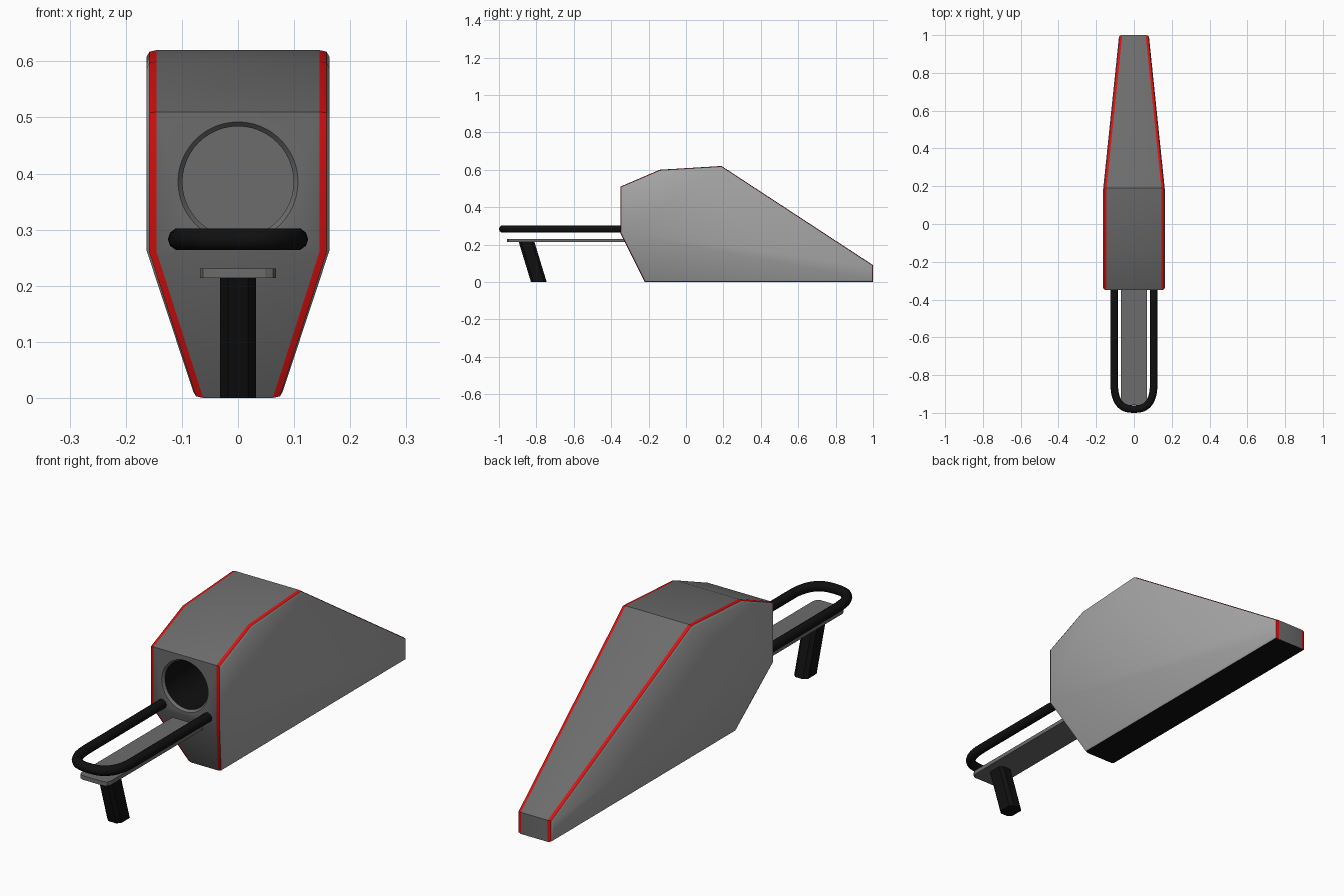
import bpy, bmesh, math
from mathutils import Vector

if "Cube" in bpy.data.objects:
    bpy.data.objects.remove(bpy.data.objects["Cube"])


def material(name, rgb):
    m = bpy.data.materials.new(name)
    m.diffuse_color = (*rgb, 1)
    m.use_nodes = True
    m.node_tree.nodes["Principled BSDF"].inputs["Base Color"].default_value = m.diffuse_color
    return m


GREY = material("mid grey", (0.15, 0.15, 0.15))
LIGHT = material("light grey", (0.38, 0.38, 0.38))
RED = material("red trim", (0.72, 0.005, 0.005))
BLACK = material("black", (0.005, 0.005, 0.005))


def finish(name, bm, mats, angle=30):
    bmesh.ops.recalc_face_normals(bm, faces=bm.faces[:])
    me = bpy.data.meshes.new(name)
    bm.to_mesh(me)
    bm.free()
    ob = bpy.data.objects.new(name, me)
    bpy.context.collection.objects.link(ob)
    for m in mats:
        me.materials.append(m)
    bpy.ops.object.select_all(action='DESELECT')
    bpy.context.view_layer.objects.active = ob
    ob.select_set(True)
    bpy.ops.object.shade_smooth_by_angle(angle=math.radians(angle))
    return ob


def inset(points, d):
    """Mitred inward offset of a counter-clockwise outline."""
    out, n = [], len(points)
    for i in range(n):
        p = Vector(points[i])
        a = (p - Vector(points[i - 1])).normalized()
        b = (Vector(points[(i + 1) % n]) - p).normalized()
        na, nb = Vector((-a.y, a.x)), Vector((-b.y, b.x))
        out.append(p + (na + nb) * d / (1 + na.dot(nb)))
    return out


def prism(bm, points, place, lo, hi):
    """Extrude an outline between two levels."""
    rings = [[bm.verts.new(place(p, t)) for p in points] for t in (lo, hi)]
    n = len(points)
    for i in range(n):
        j = (i + 1) % n
        bm.faces.new((rings[0][i], rings[0][j], rings[1][j], rings[1][i]))
    bm.faces.new(rings[0])
    bm.faces.new(rings[1])


# Body shell: side outline (y, z) with a half width at each corner
outline = [(-0.22, 0), (1, 0), (1, 0.09), (0.19, 0.62),
           (-0.14, 0.60), (-0.35, 0.51), (-0.35, 0.26)]
widths = [0.08, 0.08, 0.08, 0.163, 0.163, 0.163, 0.163]
layers = [(0.018, 0.0), (0.005, 0.003), (0.0, 0.012)]  # (x step in, outline inset)
N = len(outline)
bm = bmesh.new()
inner = {}
for s in (-1, 1):
    rings = [[bm.verts.new((s * (w - dx), p[0], p[1]))
              for p, w in zip(inset(outline, d), widths)] for dx, d in layers]
    inner[s] = rings[0]
    for k in range(2):
        for i in range(N):
            j = (i + 1) % N
            f = bm.faces.new((rings[k][i], rings[k][j], rings[k + 1][j], rings[k + 1][i]))
            # red strip on every edge except the bottom
            f.material_index = 1 if k else (3 if i == 0 else 2)
    side = rings[2]
    for i in range(N - 2):
        f = bm.faces.new((side[6], side[i], side[i + 1]))
        f.material_index = 1

# Middle panels, black underneath; the front panel (index 5) is left open
for i in range(N):
    j = (i + 1) % N
    if i != 5:
        f = bm.faces.new((inner[-1][i], inner[-1][j], inner[1][j], inner[1][i]))
        f.material_index = 3 if i == 0 else 0

# Front panel with a round bore
bore = []
SEG = 48
for r, y in ((0.107, -0.35), (0.099, -0.34), (0.099, -0.05)):
    bore.append([bm.verts.new((r * math.cos(2 * math.pi * i / SEG), y,
                               0.385 + r * math.sin(2 * math.pi * i / SEG)))
                 for i in range(SEG)])
for k in range(2):
    for i in range(SEG):
        j = (i + 1) % SEG
        f = bm.faces.new((bore[k][i], bore[k][j], bore[k + 1][j], bore[k + 1][i]))
        f.material_index = 3 if k else 0
bm.faces.new(bore[2])
corners = [inner[-1][5], inner[-1][6], inner[1][6], inner[1][5]]
edges = []
for loop in (corners, bore[0]):
    for i, v in enumerate(loop):
        w = loop[(i + 1) % len(loop)]
        edges.append(bm.edges.get((v, w)) or bm.edges.new((v, w)))
bmesh.ops.triangle_fill(bm, edges=edges, use_beauty=True, normal=(0, -1, 0))
finish("body_shell", bm, [GREY, LIGHT, RED, BLACK])

# Flat rail with clipped front corners
bm = bmesh.new()
prism(bm, [(-0.068, -0.30), (-0.068, -0.935), (-0.062, -0.95), (-0.048, -0.957),
           (0.048, -0.957), (0.062, -0.95), (0.068, -0.935), (0.068, -0.30)],
      lambda p, t: (p[0], p[1], t), 0.214, 0.231)
finish("rail", bm, [GREY], 20)

# Slanted front leg with chamfered corners
bm = bmesh.new()
a, b, c = 0.032, 0.042, 0.014
section = [(-a, -b + c), (-a + c, -b), (a - c, -b), (a, -b + c),
           (a, b - c), (a - c, b), (-a + c, b), (-a, b - c)]
prism(bm, section, lambda p, t: (p[0], p[1] - 0.787 - 0.066 * t / 0.216, t), 0, 0.216)
finish("front_leg", bm, [BLACK], 20)

# Round guard bar: a U-shaped tube
path = [(0.105, -0.30), (0.105, -0.60)]
for i in range(25):
    t = math.pi * i / 24
    x, y = math.cos(t), math.sin(t)
    path.append((0.105 * math.copysign(abs(x) ** 0.75, x), -0.83 - 0.15 * abs(y) ** 0.75))
path += [(-0.105, -0.60), (-0.105, -0.30)]
cu = bpy.data.curves.new("guard_bar", 'CURVE')
cu.dimensions = '3D'
cu.bevel_depth = 0.02
cu.bevel_resolution = 3
cu.use_fill_caps = True
sp = cu.splines.new('POLY')
sp.points.add(len(path) - 1)
for pt, (x, y) in zip(sp.points, path):
    pt.co = (x, y, 0.283, 1)
cu.materials.append(BLACK)
bar = bpy.data.objects.new("guard_bar", cu)
bpy.context.collection.objects.link(bar)
bpy.ops.object.select_all(action='DESELECT')
bpy.context.view_layer.objects.active = bar
bar.select_set(True)
bpy.ops.object.convert(target='MESH')
bpy.ops.object.shade_smooth_by_angle(angle=math.radians(40))
